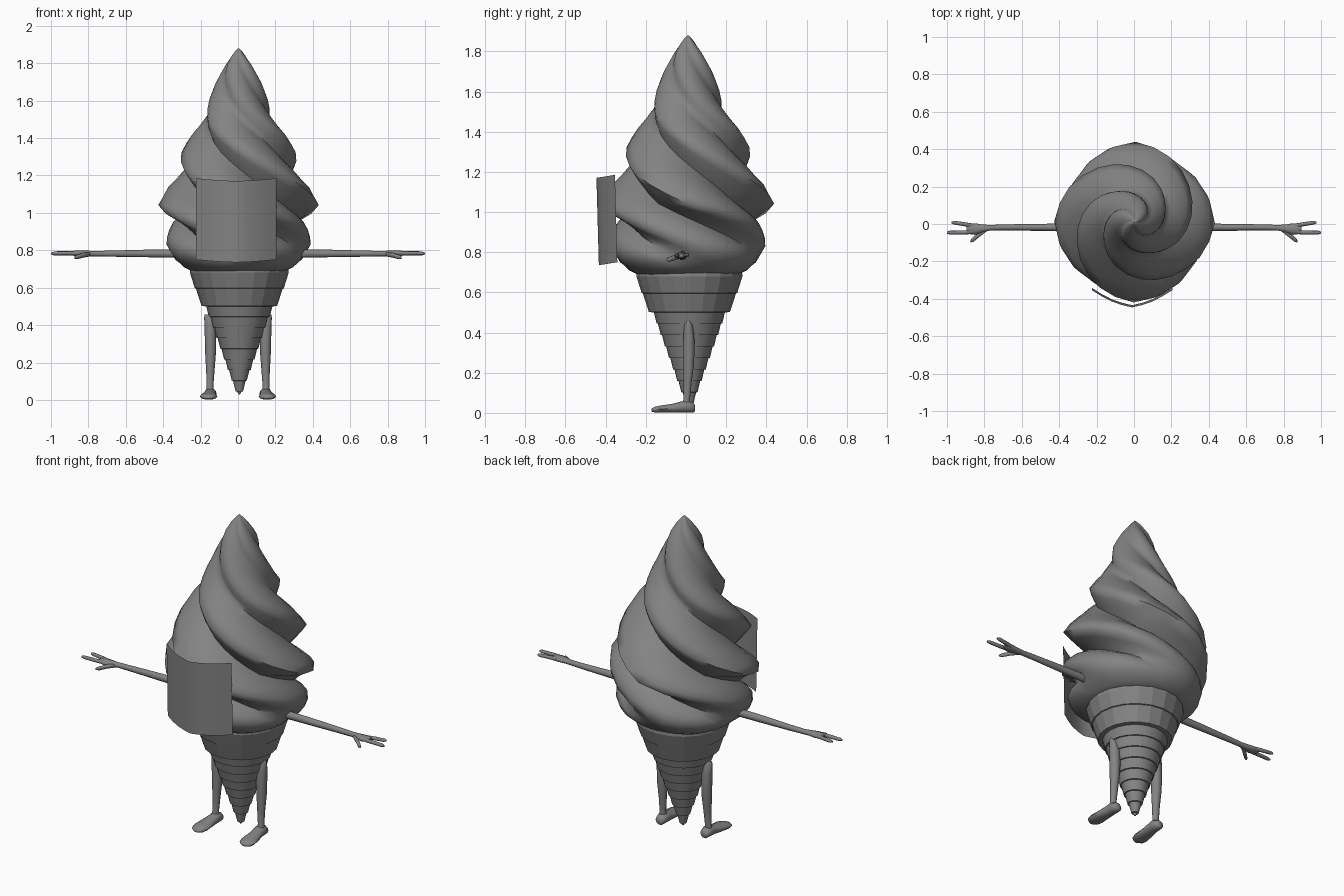
import bpy, bmesh, math
from mathutils import Vector

grey = bpy.data.materials.new("mid grey")
grey.diffuse_color = (0.23, 0.23, 0.23, 1)


def finish(name, verts, faces, angle=40):
    me = bpy.data.meshes.new(name)
    me.from_pydata([tuple(v) for v in verts], [], faces)
    bm = bmesh.new()
    bm.from_mesh(me)
    bmesh.ops.recalc_face_normals(bm, faces=bm.faces)
    bm.to_mesh(me)
    bm.free()
    me.materials.append(grey)
    ob = bpy.data.objects.new(name, me)
    bpy.context.collection.objects.link(ob)
    bpy.ops.object.select_all(action='DESELECT')
    ob.select_set(True)
    bpy.context.view_layer.objects.active = ob
    bpy.ops.object.shade_smooth_by_angle(angle=math.radians(angle))
    return ob


def skin(rings):
    """Join equal closed rings of points into a capped tube."""
    n = len(rings[0])
    verts = [p for r in rings for p in r]
    faces = [(i * n + j, i * n + (j + 1) % n, (i + 1) * n + (j + 1) % n, (i + 1) * n + j)
             for i in range(len(rings) - 1) for j in range(n)]
    return verts, faces + [tuple(range(n)), tuple(range(len(verts) - n, len(verts)))]


def limb(name, sections, axis, sign=1, sides=10):
    """Tube from (x, y, z, ra, rb) ellipse sections lying across the given axis."""
    u, v = {'x': ((0, 1, 0), (0, 0, 1)), 'y': ((1, 0, 0), (0, 0, 1)),
            'z': ((1, 0, 0), (0, 1, 0))}[axis]
    u, v = Vector(u), Vector(v)
    rings = []
    for x, y, z, ra, rb in sections:
        ring = []
        for j in range(sides):
            a = math.tau * j / sides
            p = Vector((x, y, z)) + u * ra * math.cos(a) + v * rb * math.sin(a)
            ring.append((p.x * sign, p.y, p.z))
        rings.append(ring)
    return finish(name, *skin(rings), angle=60)


def lerp(table, z):
    for (a, p), (b, q) in zip(table, table[1:]):
        if z <= b:
            return p + (q - p) * max(0, (z - a) / (b - a))
    return table[-1][1]


# Ice cream: four ridges winding once around from rim to tip
ridge = [(.69, .26), (.71, .30), (.75, .35), (.79, .375), (.84, .388), (.93, .392), (1.04, .43),
         (1.14, .395), (1.25, .342), (1.345, .297), (1.43, .25), (1.52, .195), (1.61, .155),
         (1.69, .127), (1.78, .085), (1.85, .034), (1.88, .004)]
groove = [(.69, .25), (.71, .29), (.75, .335), (.79, .34), (.83, .325), (.9, .295), (1.04, .28),
          (1.21, .245), (1.3, .225), (1.43, .18), (1.52, .153), (1.61, .125), (1.75, .078),
          (1.82, .047), (1.88, .002)]
turns = [(.69, -.5), (.84, 0), (1.04, 1), (1.345, 2), (1.625, 3), (1.88, 3.8)]
steps = (0, .18, .36, .52, .65, .77, .88)
heights = [.69, .71, .75, .79, .83, .87, .91, .95] + [.995 + .047 * i for i in range(18)] + [1.835, 1.86, 1.88]
rings = []
for z in heights:
    ring = []
    for arm in range(4):
        for k in steps:
            w = 1 - (k / .65) ** 2 if k < .65 else (k - .65) / .35
            r = lerp(groove, z) + (lerp(ridge, z) - lerp(groove, z)) * w
            a = (arm + k - lerp(turns, z)) * math.pi / 2
            ring.append((r * math.cos(a) + .003, r * math.sin(a) + .01, z))
    rings.append(ring)
finish("ice_cream_swirl", *skin(rings), angle=80)


# Wafer cone: stacked rows with small overhanging ledges
def wafer(name, rows, sides, angle):
    rings = [[(r * math.cos(math.tau * j / sides) + .007, r * math.sin(math.tau * j / sides) + .017, z)
              for j in range(sides)] for z, r in rows]
    return finish(name, *skin(rings), angle=angle)


lower = [(.03, .004), (.045, .012)]
for i in range(8):
    z0, z1 = .045 + .057 * i, .045 + .057 * (i + 1)
    r0, r1 = .013 + .0205 * i, .013 + .0205 * (i + 1)
    lower += [(z0 + .001, r0 + .007), (z1, r1)]
wafer("cone_lower", lower, 20, 25)
wafer("cone_collar", [(.50, .175), (.502, .202), (.595, .232), (.597, .238), (.68, .264), (.705, .262)], 20, 15)

# Curved panel standing in front of the ice cream
arc = [(-.225, -.345), (-.175, -.376), (-.12, -.405), (-.065, -.424), (-.01, -.437),
       (.045, -.424), (.10, -.405), (.155, -.376), (.205, -.345)]
verts = []
for x, y in arc:
    drop = (-.345 - y) * .16
    verts += [(x, y + .003, .75 - drop), (x, y - .009, 1.185 - drop)]
finish("front_panel", verts, [(2 * i, 2 * i + 2, 2 * i + 3, 2 * i + 1) for i in range(len(arc) - 1)])

for side, s in (("left", -1), ("right", 1)):
    # Arm with palm
    limb(side + "_arm", [(.30, -.018, .783, .021, .024), (.50, -.018, .783, .019, .021),
                         (.68, -.018, .782, .016, .017), (.77, -.02, .782, .015, .015),
                         (.81, -.024, .783, .021, .016), (.85, -.027, .783, .031, .016),
                         (.88, -.026, .784, .028, .014), (.895, -.024, .784, .018, .008)], 'x', s)
    # Fingers and thumb
    limb(side + "_finger_back", [(.86, -.010, .784, .012, .012), (.90, -.002, .786, .011, .011),
                                 (.96, .007, .787, .010, .010), (.975, .008, .787, .005, .005)], 'x', s, 8)
    limb(side + "_finger_front", [(.86, -.040, .784, .013, .012), (.90, -.045, .784, .011, .011),
                                  (.985, -.046, .783, .010, .010), (1.0, -.046, .783, .005, .005)], 'x', s, 8)
    limb(side + "_thumb", [(.79, -.030, .780, .011, .012), (.83, -.058, .773, .014, .013),
                           (.86, -.083, .764, .013, .012), (.875, -.093, .761, .006, .006)], 'x', s, 8)
    # Leg
    limb(side + "_leg", [(.150, 0, .03, .024, .022), (.150, .004, .07, .018, .017),
                         (.148, .008, .15, .022, .021), (.147, .013, .24, .028, .028),
                         (.147, .014, .31, .030, .030), (.149, .014, .39, .030, .028),
                         (.151, .012, .44, .030, .021), (.151, .012, .457, .027, .012)], 'z', s)
    # Foot
    limb(side + "_foot", [(.148, .046, .022, .016, .015), (.148, .036, .026, .028, .026),
                          (.148, .005, .032, .034, .032), (.149, -.025, .029, .034, .029),
                          (.154, -.07, .023, .040, .023), (.157, -.125, .019, .047, .019),
                          (.158, -.155, .016, .040, .015), (.158, -.172, .014, .018, .008)], 'y', s)
